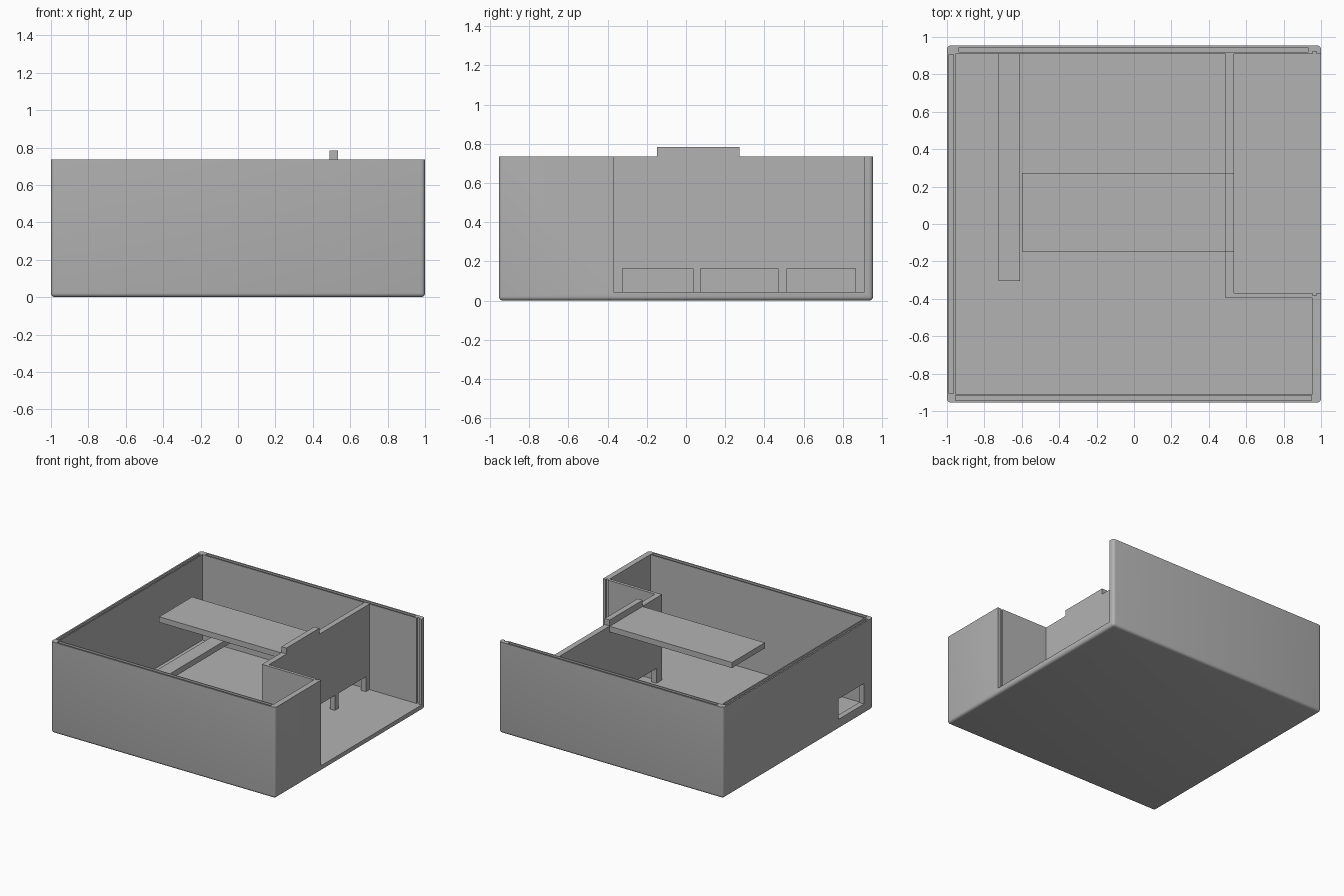
import bpy, bmesh, math

cube = bpy.data.objects.get("Cube")
if cube:
    bpy.data.objects.remove(cube, do_unlink=True)

grey = bpy.data.materials.new("plain_grey")
grey.use_nodes = True
grey.diffuse_color = (0.45, 0.45, 0.45, 1)
grey.node_tree.nodes["Principled BSDF"].inputs["Base Color"].default_value = grey.diffuse_color


def box(name, xs, ys, zs, round_radius=0):
    """Box from its x, y and z ranges; optionally rounded on all edges but the top."""
    bm = bmesh.new()
    bmesh.ops.create_cube(bm, size=1)
    for v in bm.verts:
        v.co = [r[0] if c < 0 else r[1] for c, r in zip(v.co, (xs, ys, zs))]
    if round_radius:
        edges = [e for e in bm.edges if min(v.co.z for v in e.verts) < zs[1]]
        bmesh.ops.bevel(bm, geom=edges, offset=round_radius, segments=4,
                        profile=0.5, affect='EDGES')
    mesh = bpy.data.meshes.new(name)
    bm.to_mesh(mesh)
    bm.free()
    mesh.materials.append(grey)
    obj = bpy.data.objects.new(name, mesh)
    bpy.context.collection.objects.link(obj)
    return obj


def cut(target, xs, ys, zs):
    """Remove a box-shaped volume from the target."""
    cutter = box("cutter", xs, ys, zs)
    cutter.hide_render = True
    mod = target.modifiers.new("cut", 'BOOLEAN')
    mod.operation, mod.solver, mod.object = 'DIFFERENCE', 'EXACT', cutter
    bpy.context.view_layer.objects.active = target
    bpy.ops.object.modifier_apply(modifier=mod.name)
    bpy.data.objects.remove(cutter, do_unlink=True)


FLOOR, TOP, OVER = 0.045, 0.735, 1.0
IN_X, IN_Y = 0.955, 0.91
WALL_IN, WALL_OUT = 0.49, 0.535      # partition faces
BAY_Y = -0.37                        # front face of the open bay

# Tray body with rounded outer edges
body = box("case_body", (-1, 1), (-0.955, 0.955), (0, TOP), 0.022)

# Main chamber, its front extension, and the open side bay
cut(body, (-IN_X, WALL_IN), (-IN_Y, IN_Y), (FLOOR, OVER))
cut(body, (WALL_IN - 0.1, IN_X), (-IN_Y, BAY_Y - 0.025), (FLOOR, OVER))
cut(body, (WALL_OUT, 1.1), (BAY_Y, IN_Y), (FLOOR, OVER))

# Three low openings under the partition
for ys in ((-0.325, 0.035), (0.075, 0.47), (0.515, 0.865)):
    cut(body, (WALL_IN - 0.05, WALL_OUT + 0.05), ys, (FLOOR, 0.165))

# Port through the left-hand end wall
cut(body, (-1.1, -0.9), (-0.84, -0.515), (0.08, 0.245))

# Narrow grooves in the rim
groove = (TOP - 0.02, OVER)
cut(body, (-0.935, 0.93), (0.919, 0.943), groove)
cut(body, (-0.955, 0.95), (-0.943, -0.917), groove)
cut(body, (-0.988, -0.965), (-0.905, 0.905), groove)

# Vertical panel slots on both sides of the bay
for y in (IN_Y, BAY_Y):
    cut(body, (0.955, 0.977), (y - 0.012, y + 0.012), (FLOOR, OVER))

bpy.ops.object.select_all(action='DESELECT')
body.select_set(True)
bpy.context.view_layer.objects.active = body
bpy.ops.object.shade_smooth_by_angle(angle=math.radians(30))

# Shelf reaching in from the partition, with a raised tab at its root
box("upper_shelf", (-0.6, WALL_IN + 0.01), (-0.147, 0.272), (0.687, 0.732))
box("shelf_tab", (WALL_IN, WALL_OUT), (-0.147, 0.272), (TOP - 0.01, 0.783))

# Low ledge running forward from the back wall
box("lower_ledge", (-0.725, -0.61), (-0.305, IN_Y + 0.005), (0.165, 0.212))
